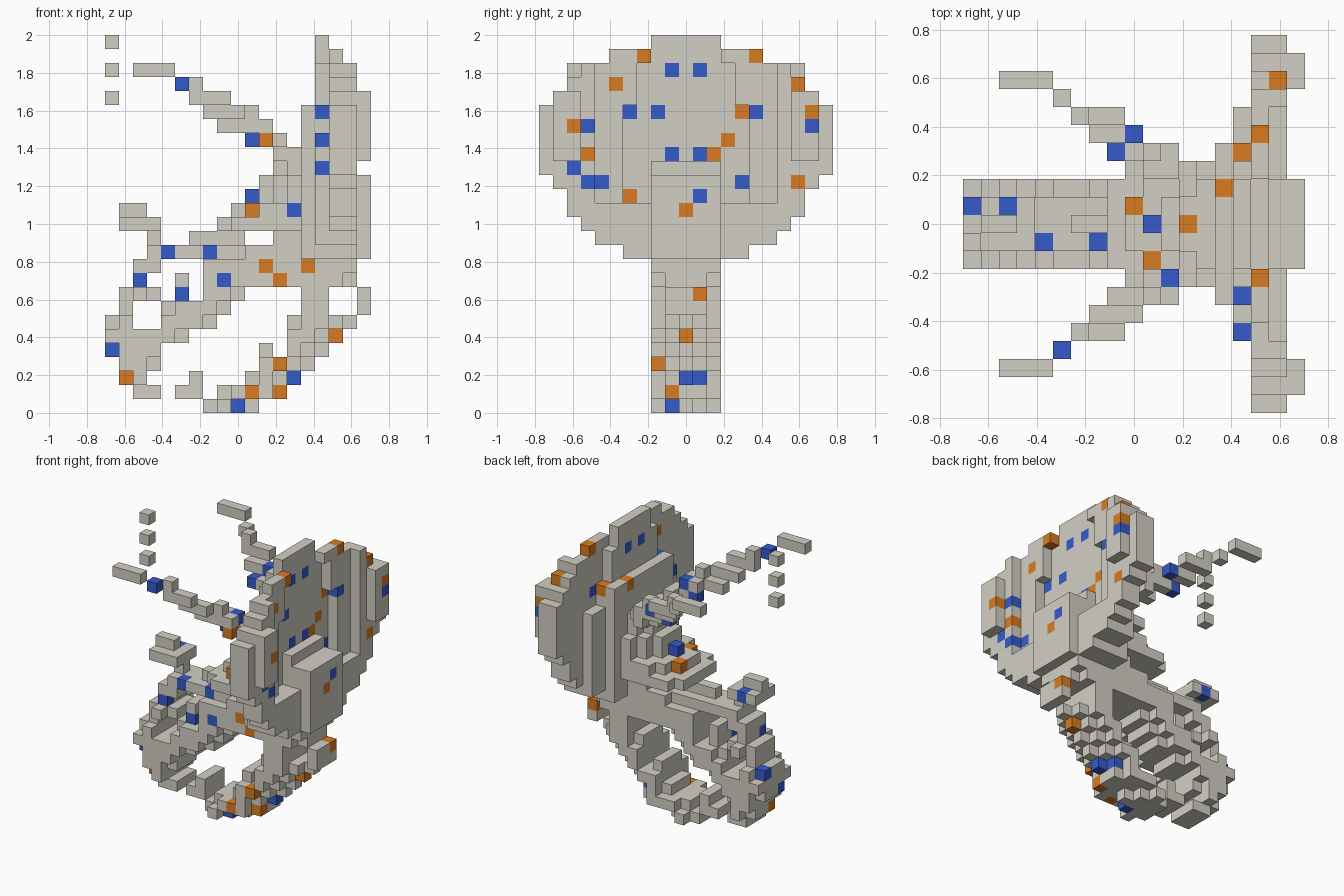
import bpy
import bmesh
from mathutils import Vector

cube = bpy.data.objects.get("Cube")
if cube:
    bpy.data.objects.remove(cube, do_unlink=True)

UNIT = 2 / 27          # block size
MID = 10               # middle block across the depth


def make_material(name, rgb):
    mat = bpy.data.materials.new(name)
    mat.use_nodes = True
    mat.diffuse_color = (*rgb, 1)
    mat.node_tree.nodes["Principled BSDF"].inputs["Base Color"].default_value = (*rgb, 1)
    return mat


MATERIALS = [make_material("stone grey", (0.65, 0.63, 0.55)),
             make_material("orange", (0.7, 0.2, 0.015)),
             make_material("blue", (0.035, 0.105, 0.6))]
ORANGE, BLUE = 1, 2

# Side profiles of the curling body: first and last column, bottom and top row
NECK = ((12, 14, 17, 18), (11, 14, 16, 16), (10, 14, 15, 15),
        (9, 14, 13, 14), (8, 8, 13, 13), (12, 14, 12, 12))
CHEST = ((15, 16, 17, 17), (15, 18, 11, 16), (8, 14, 11, 11), (7, 17, 9, 10))
STEM = ((14, 15, 7, 8), (13, 17, 6, 6), (13, 16, 5, 5), (13, 15, 4, 4))
HANDLE = ((18, 18, 7, 8),)
TAIL = ((11, 11, 4, 4), (11, 14, 3, 3), (10, 13, 2, 2), (8, 12, 1, 1),
        (7, 10, 0, 0), (5, 6, 1, 1), (6, 6, 2, 2))
UPPER_CLAW = ((1, 2, 14, 14), (1, 3, 13, 13), (3, 3, 12, 12), (3, 7, 11, 11),
              (6, 9, 12, 12), (2, 3, 10, 10), (2, 2, 9, 9), (5, 5, 8, 9))
LOWER_CLAW = ((1, 3, 8, 8), (7, 9, 8, 8), (1, 1, 7, 7), (4, 8, 7, 7), (0, 1, 6, 6),
              (4, 7, 6, 6), (0, 5, 5, 5), (0, 3, 4, 4), (1, 3, 3, 3),
              (1, 2, 2, 2), (2, 3, 1, 1))


def profile_cells(boxes):
    return {(i, k) for left, right, low, high in boxes
            for i in range(left, right + 1) for k in range(low, high + 1)}


profiles = {"neck": profile_cells(NECK), "chest": profile_cells(CHEST),
            "stem": profile_cells(STEM), "handle": profile_cells(HANDLE),
            "tail": profile_cells(TAIL), "upper_claw": profile_cells(UPPER_CLAW),
            "lower_claw": profile_cells(LOWER_CLAW)}
filled = set().union(*profiles.values())

NECK_START = {13: 6, 14: 8, 15: 10, 16: 10, 17: 11, 18: 11}
CLAW_HALF = {11: 1, 12: 0, 13: 1, 14: 0}


# Half width of the body at one profile cell: thin ends, rounded edges
def half_width(i, k):
    if k > 12 and 7 < i < 15:                   # neck grows from its front edge
        return min(3, i - NECK_START[k])
    if k > 10 and i < 10:                       # tapering claw tips
        return CLAW_HALF[k]
    if k > 10:
        return 2
    around = sum((i + a, k + b) in filled
                 for a, b in ((1, 0), (-1, 0), (0, 1), (0, -1)))
    half = 2 if around > 2 else 1
    if k < 7 and k != 1:                        # rounded back of stem and tail
        half = min(half, max(c[0] for c in filled if c[1] == k) - i)
    return half


def widen(cells):
    return {(i, MID + d, k) for i, k in cells
            for d in range(-half_width(i, k), half_width(i, k) + 1)}


# Dish: half width of each row from the top down, hollow towards the back
def make_dish():
    blocks = set()
    half_widths = (2, 5, 7, 8, 9, 10, 10, 10, 10, 10, 9, 8, 8, 7, 6, 4)
    for row, half in enumerate(half_widths):
        k = 26 - row
        core = 2 if k > 24 else 3 if k > 21 else 4
        for j in range(MID - half, MID + half + 1):
            d = abs(j - MID)
            if d <= core:
                first, last = (14 if k <= 21 else 15), 15
            elif d <= 6:
                first, last = (16 if k > 19 else 15), 16
            else:
                first, last = 16, 17
            if d in (8, 9) and 18 <= k <= 22:
                last = 18                       # raised rim tabs
            if k <= 14:
                last = 17                       # lower lip
            blocks |= {(i, j, k) for i in range(first, last + 1)}
    return blocks


# Feelers: short runs of blocks (from, to), mirrored across the depth
RUNS = (((2, 18, 24), (4, 18, 24)), ((5, 17, 23), (5, 17, 23)),
        ((6, 16, 22), (6, 16, 23)), ((7, 16, 22), (8, 16, 22)),
        ((7, 15, 21), (9, 15, 21)), ((8, 14, 20), (10, 14, 20)),
        ((10, 14, 21), (10, 14, 21)), ((11, 13, 19), (11, 14, 20)),
        ((10, 13, 19), (12, 13, 19)), ((10, 13, 20), (10, 13, 20)),
        ((12, 12, 18), (12, 12, 19)))
feeler = {(i, j, k) for low, high in RUNS
          for i in range(low[0], high[0] + 1)
          for j in range(low[1], high[1] + 1)
          for k in range(low[2], high[2] + 1)}

parts = {name: widen(cells) for name, cells in profiles.items()}
parts["dish"] = make_dish()
parts["left_feeler"] = feeler
parts["right_feeler"] = {(i, 2 * MID - j, k) for i, j, k in feeler}
parts["floating_blocks"] = {(0, 9, k) for k in (22, 24, 26)}

# Each block belongs to the first part that claims it
solid = set()
for part_name in parts:
    parts[part_name] = parts[part_name] - solid
    solid |= parts[part_name]

# Coloured speckles: the outermost block along one axis takes the colour
FRONT_BLUE = ((5, 23), (10, 19), (10, 15), (13, 14), (15, 21), (15, 19), (15, 17),
              (4, 11), (7, 11), (2, 9), (8, 9), (5, 8), (0, 4), (9, 0))
FRONT_ORANGE = ((11, 19), (10, 14), (11, 10), (14, 10), (12, 9), (16, 5),
                (1, 2), (12, 3), (10, 1), (12, 1))
TOP_BLUE = ((0, 11), (2, 11), (4, 9), (7, 9), (10, 10), (9, 15), (8, 14),
            (11, 7), (5, 3), (15, 6))
TOP_ORANGE = ((9, 11), (10, 8), (12, 10), (14, 12), (15, 14), (16, 15),
              (17, 18), (16, 7))
SIDE_BLUE = ((9, 24), (11, 24), (8, 21), (15, 21), (3, 20), (19, 20), (9, 18),
             (11, 18), (2, 17), (3, 16), (4, 16), (14, 16), (11, 15),
             (10, 2), (11, 2), (9, 0))
SIDE_ORANGE = ((7, 25), (15, 25), (5, 23), (18, 23), (2, 20), (19, 21), (3, 18),
               (13, 19), (12, 18), (6, 15), (18, 16), (10, 14), (11, 8),
               (10, 5), (8, 3), (9, 1))
colour = {}


def speckle(spots, axis, pick, index):
    for spot in spots:
        column = [c for c in solid if c[:axis] + c[axis + 1:] == spot]
        if column:
            colour[pick(column, key=lambda c: c[axis])] = index


speckle(FRONT_BLUE, 1, min, BLUE)
speckle(FRONT_ORANGE, 1, min, ORANGE)
speckle(TOP_BLUE, 2, max, BLUE)
speckle(TOP_ORANGE, 2, max, ORANGE)
speckle(SIDE_BLUE, 0, max, BLUE)
speckle(SIDE_ORANGE, 0, max, ORANGE)


# Turn a set of blocks into a mesh of its exposed faces
def build(name, blocks):
    bm = bmesh.new()
    for cell in sorted(blocks):
        centre = Vector((cell[0] - 9, cell[1] - MID, cell[2] + 0.5))
        for axis in range(3):
            for sign in (-1, 1):
                normal = Vector((0, 0, 0))
                normal[axis] = sign
                if tuple(int(c + n) for c, n in zip(cell, normal)) in solid:
                    continue
                u = Vector((0, 0, 0))
                u[(axis + 1) % 3] = 0.5
                v = normal.cross(u)
                mid = centre + normal / 2
                corners = (mid - u - v, mid + u - v, mid + u + v, mid - u + v)
                face = bm.faces.new([bm.verts.new(p * UNIT) for p in corners])
                face.material_index = colour.get(cell, 0)
    bmesh.ops.remove_doubles(bm, verts=bm.verts, dist=UNIT / 100)
    mesh = bpy.data.meshes.new(name)
    bm.to_mesh(mesh)
    bm.free()
    for mat in MATERIALS:
        mesh.materials.append(mat)
    bpy.context.collection.objects.link(bpy.data.objects.new(name, mesh))


for part_name, part_blocks in parts.items():
    build(part_name, part_blocks)
